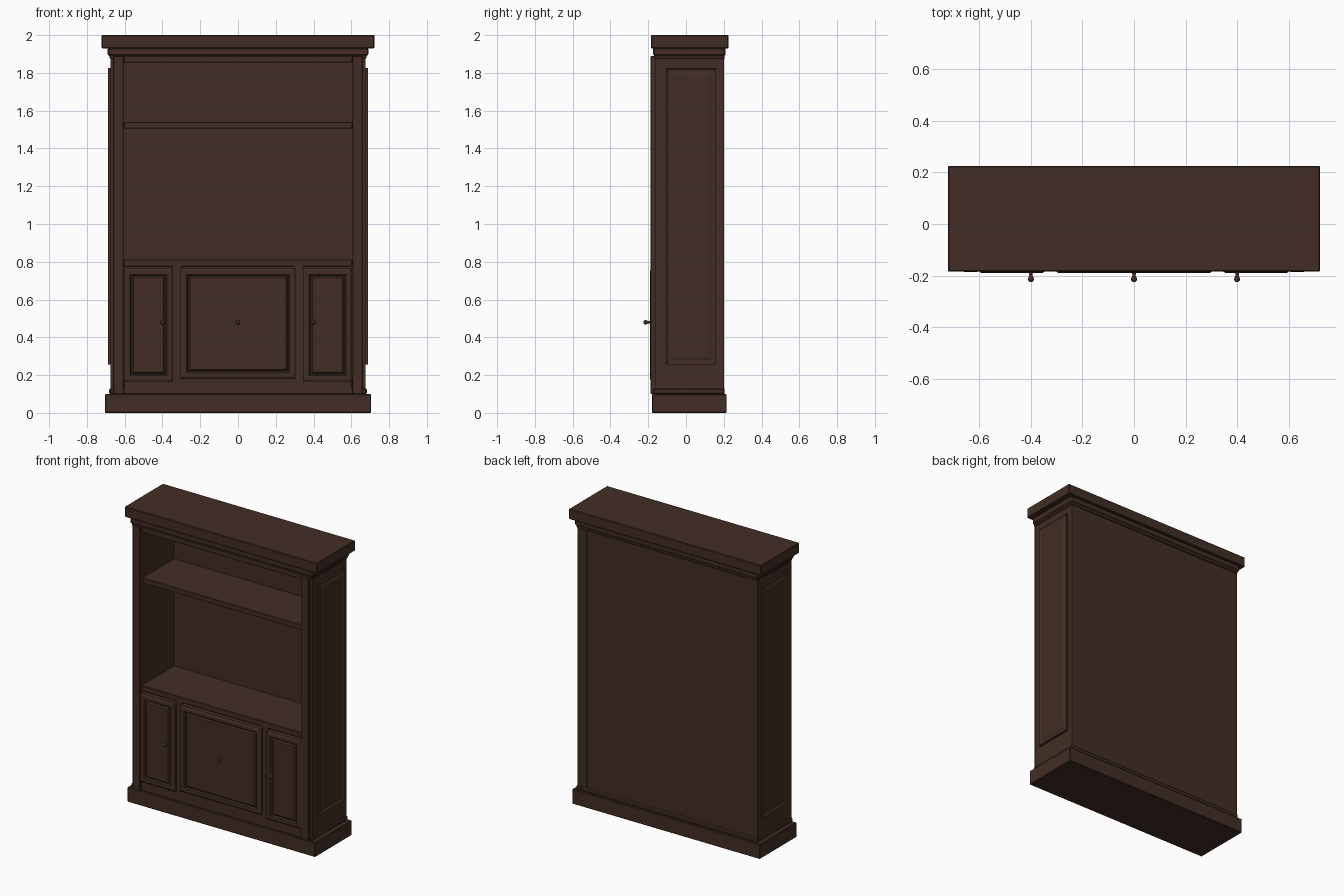
import bpy, bmesh, math
from mathutils import Vector

cube = bpy.data.objects.get("Cube")
if cube:
    bpy.data.objects.remove(cube)

wood = bpy.data.materials.new("dark_walnut")
wood.use_nodes = True
wood.diffuse_color = (0.055, 0.027, 0.018, 1)
shader = wood.node_tree.nodes["Principled BSDF"]
shader.inputs["Base Color"].default_value = wood.diffuse_color
shader.inputs["Roughness"].default_value = 0.6


def finish(name, bm):
    mesh = bpy.data.meshes.new(name)
    bm.to_mesh(mesh)
    bm.free()
    mesh.materials.append(wood)
    obj = bpy.data.objects.new(name, mesh)
    bpy.context.collection.objects.link(obj)
    return obj


def box(name, x, y, z, bevel=0.0, face=None, steps=()):
    """Box from ranges; steps inset the side facing `face` as (width, depth)."""
    bm = bmesh.new()
    bmesh.ops.create_cube(bm, size=1)
    for v in bm.verts:
        v.co = Vector([(r[0] + r[1]) / 2 + c * (r[1] - r[0])
                       for c, r in zip(v.co, (x, y, z))])
    bm.normal_update()
    if face:
        front = [f for f in bm.faces if f.normal.dot(Vector(face)) > 0.9]
        for width, depth in steps:
            bmesh.ops.inset_region(bm, faces=front, thickness=width, depth=depth,
                                   use_even_offset=True)
    obj = finish(name, bm)
    if bevel:
        mod = obj.modifiers.new("soft_edges", 'BEVEL')
        mod.width = bevel
        mod.segments = 1
    return obj


def pair(name, x, y, z, **kw):
    """Matching boxes on the left (+x) and right (-x)."""
    face = kw.pop("face", None)
    for side, s in (("left", 1), ("right", -1)):
        f = (face[0] * s, face[1], face[2]) if face else None
        box(f"{side}_{name}", sorted((s * x[0], s * x[1])), y, z, face=f, **kw)


def knob(name, x, z):
    # Lathed profile of (radius, distance out from the door)
    profile = [(0.008, 0), (0.006, 0.01), (0.009, 0.017), (0.012, 0.024),
               (0.011, 0.030), (0.006, 0.035), (0, 0.036)]
    bm = bmesh.new()
    verts = [bm.verts.new((r, -d, 0)) for r, d in profile]
    edges = [bm.edges.new(e) for e in zip(verts, verts[1:])]
    bmesh.ops.spin(bm, geom=verts + edges, cent=(0, 0, 0), axis=(0, 1, 0),
                   angle=math.tau, steps=16)
    bmesh.ops.remove_doubles(bm, verts=bm.verts, dist=0.0001)
    bmesh.ops.recalc_face_normals(bm, faces=bm.faces)
    for f in bm.faces:
        f.smooth = True
    obj = finish(name, bm)
    obj.location = (x, -0.189, z)


# Plinth and cornice
box("plinth", (-0.705, 0.705), (-0.18, 0.215), (0, 0.1), 0.004)
box("plinth_moulding", (-0.682, 0.682), (-0.172, 0.205), (0.1, 0.13), 0.006)
box("cornice_moulding", (-0.69, 0.69), (-0.175, 0.21), (1.89, 1.935), 0.008)
box("cornice_neck", (-0.68, 0.68), (-0.17, 0.205), (1.875, 1.9), 0.004)
box("top_slab", (-0.722, 0.722), (-0.185, 0.225), (1.93, 2), 0.004)

# Carcass
pair("side_wall", (0.605, 0.675), (-0.165, 0.2), (0.1, 1.89))
box("back_panel", (-0.61, 0.61), (0.178, 0.198), (0.1, 1.89))
pair("side_panel", (0.67, 0.689), (-0.105, 0.16), (0.255, 1.825),
     face=(1, 0, 0), steps=((0.012, -0.008), (0.012, 0), (0.015, 0.006)))

# Face frame
pair("pilaster", (0.605, 0.66), (-0.187, -0.16), (0.1, 1.89), bevel=0.003)
box("top_rail", (-0.605, 0.605), (-0.175, -0.145), (1.855, 1.89), 0.003)
box("bottom_rail", (-0.605, 0.605), (-0.172, -0.14), (0.1, 0.185), 0.003)
pair("door_stile", (0.3, 0.345), (-0.172, -0.14), (0.16, 0.78))

# Shelves
box("upper_shelf", (-0.605, 0.605), (-0.165, 0.18), (1.505, 1.54), 0.003)
box("counter_shelf", (-0.605, 0.605), (-0.172, 0.18), (0.775, 0.813), 0.003)
box("cabinet_backing", (-0.605, 0.605), (-0.15, -0.14), (0.13, 0.78))

# Doors with a grooved, raised centre panel
door_steps = ((0.012, 0.007), (0.02, 0), (0.006, -0.009), (0.005, 0), (0.008, 0.009))
box("centre_door", (-0.305, 0.305), (-0.183, -0.15), (0.18, 0.765),
    face=(0, -1, 0), steps=door_steps)
pair("side_door", (0.343, 0.604), (-0.183, -0.15), (0.165, 0.765),
     face=(0, -1, 0), steps=door_steps)

for label, x in (("left", 0.4), ("centre", 0), ("right", -0.4)):
    knob(label + "_knob", x, 0.48)
